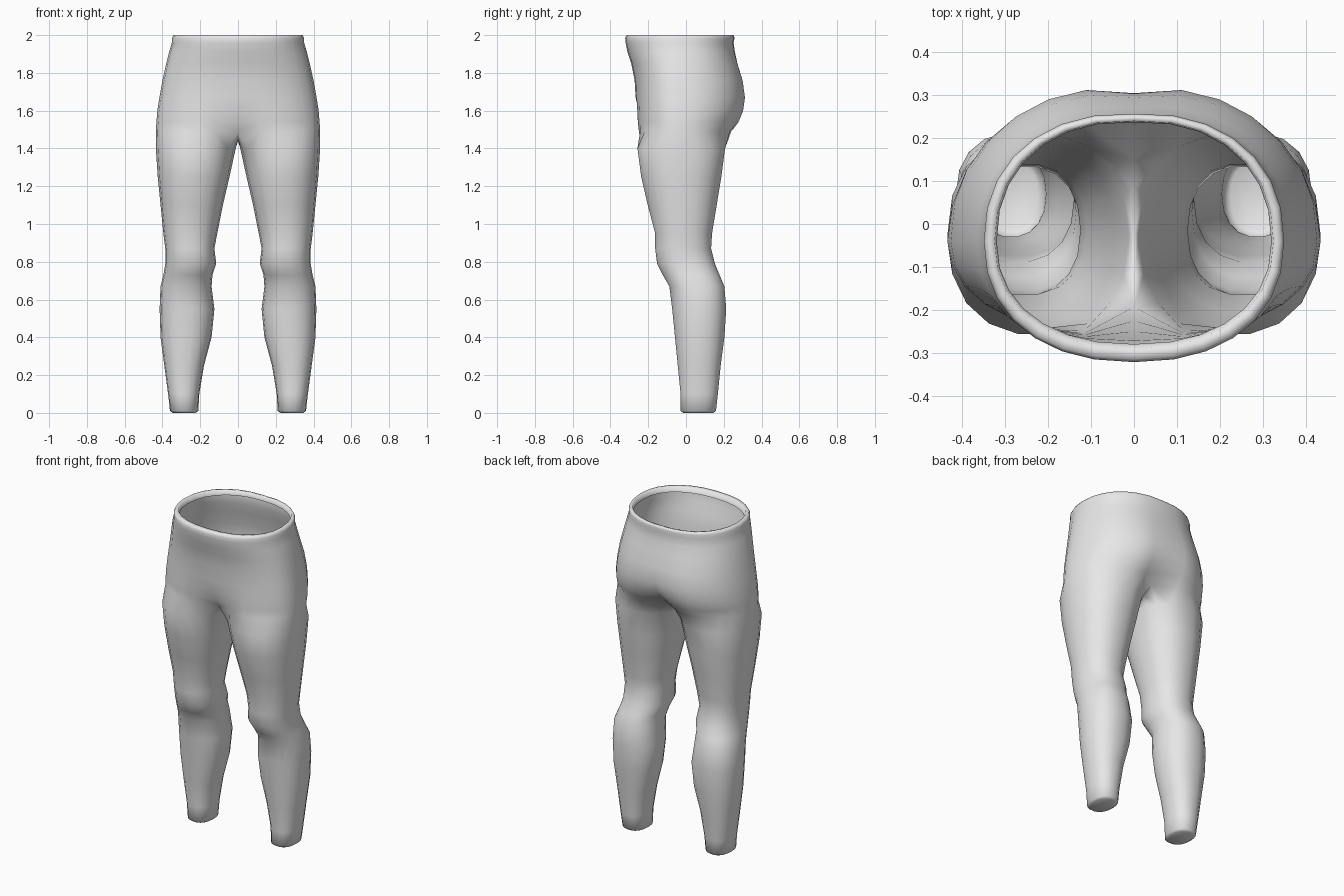
import bpy, bmesh
from math import sin, cos, radians, copysign, exp

cube = bpy.data.objects.get("Cube")
if cube:
    bpy.data.objects.remove(cube, do_unlink=True)

ARC = 14      # segments of half the hips, front centre to back centre
INSEAM = 4    # extra segments on the inside of the leg
RING = ARC + INSEAM


def power(v, e):
    return copysign(abs(v) ** e, v)


# Leg sections: height, inner x, outer x, front y, back y
LEG = [
    (0.01, 0.21, 0.36, -0.03, 0.16),
    (0.10, 0.205, 0.37, -0.03, 0.17),
    (0.25, 0.18, 0.39, -0.045, 0.185),
    (0.40, 0.14, 0.41, -0.06, 0.205),
    (0.55, 0.125, 0.415, -0.075, 0.215),
    (0.67, 0.14, 0.41, -0.09, 0.205),
    (0.73, 0.135, 0.395, -0.125, 0.18),
    (0.79, 0.115, 0.385, -0.155, 0.155),
    (0.87, 0.125, 0.385, -0.165, 0.135),
    (0.95, 0.11, 0.395, -0.165, 0.14),
    (1.10, 0.08, 0.41, -0.205, 0.165),
    (1.25, 0.045, 0.425, -0.24, 0.19),
    (1.40, 0.012, 0.435, -0.26, 0.21),
]

# Hip sections: height, half width, front y, back y, front dent, rear cleft
HIPS = [
    (1.49, 0.435, -0.263, 0.26, 0.07, 0.11),
    (1.54, 0.432, -0.265, 0.295, 0.04, 0.07),
    (1.60, 0.427, -0.265, 0.315, 0.015, 0.035),
    (1.67, 0.416, -0.267, 0.323, 0.0, 0.018),
    (1.76, 0.40, -0.272, 0.31, 0.0, 0.015),
    (1.85, 0.38, -0.29, 0.28, 0.0, 0.008),
    (1.91, 0.365, -0.31, 0.263, 0.0, 0.004),
    (1.96, 0.35, -0.32, 0.255, 0.0, 0.003),
    (1.985, 0.35, -0.322, 0.26, 0.0, 0.003),
    (2.00, 0.342, -0.315, 0.255, 0.0, 0.003),
    (2.00, 0.325, -0.29, 0.243, 0.0, 0.003),
    (1.97, 0.32, -0.28, 0.24, 0.0, 0.003),
]


def leg_ring(bm, z, inner, outer, front, back):
    cx, cy = (inner + outer) / 2, (front + back) / 2
    rx, ry = (outer - inner) / 2, (back - front) / 2
    ring = []
    for i in range(RING):
        a = radians(-140 + 360 * i / RING)
        ring.append(bm.verts.new((cx + rx * power(cos(a), 0.88),
                                  cy + ry * power(sin(a), 0.88), z)))
    return ring


def hip_arc(bm, z, half, front, back, dent, cleft):
    arc, side_y = [], -0.04
    for i in range(ARC + 1):
        a = radians(-90 + 180 * i / ARC)
        x = 0 if i in (0, ARC) else half * power(cos(a), 0.88)
        s = power(sin(a), 0.9)
        near = exp(-(x / 0.08) ** 2)
        if s < 0:
            y = side_y + (side_y - front) * s + dent * near
        else:
            y = side_y + (back - side_y) * s - cleft * near
        arc.append(bm.verts.new((x, y, z)))
    return arc


def bridge(bm, low, high, closed):
    n = len(low)
    for j in range(n if closed else n - 1):
        k = (j + 1) % n
        bm.faces.new((low[j], low[k], high[k], high[j]))


bm = bmesh.new()

# Leg tube
legs = [leg_ring(bm, *s) for s in LEG]
for low, high in zip(legs, legs[1:]):
    bridge(bm, low, high, True)

# Ankle cap, slightly domed
sole = leg_ring(bm, 0.0, 0.225, 0.345, -0.015, 0.145)
bridge(bm, sole, legs[0], True)
bm.faces.new(list(reversed(sole)))

# Hips and the waistband lip that folds inwards
hips = [hip_arc(bm, *s) for s in HIPS]
for low, high in zip(hips, hips[1:]):
    bridge(bm, low, high, False)

# Crotch seam joins the hip arc into a full ring above the thigh
seam = [bm.verts.new((0, y, z)) for y, z in
        ((0.09, 1.455), (-0.02, 1.44), (-0.12, 1.45))]
bridge(bm, legs[-1], hips[0] + seam, True)

mesh = bpy.data.meshes.new("leggings")
bm.to_mesh(mesh)
bm.free()

leggings = bpy.data.objects.new("leggings", mesh)
bpy.context.collection.objects.link(leggings)

# The other half
mirror = leggings.modifiers.new("Mirror", 'MIRROR')
mirror.use_clip = True
mirror.merge_threshold = 0.001

# Plain grey fabric
grey = bpy.data.materials.new("grey_fabric")
grey.use_nodes = True
colour = (0.8, 0.8, 0.8, 1.0)
grey.diffuse_color = colour
grey.node_tree.nodes["Principled BSDF"].inputs["Base Color"].default_value = colour
mesh.materials.append(grey)

mesh.shade_smooth()
